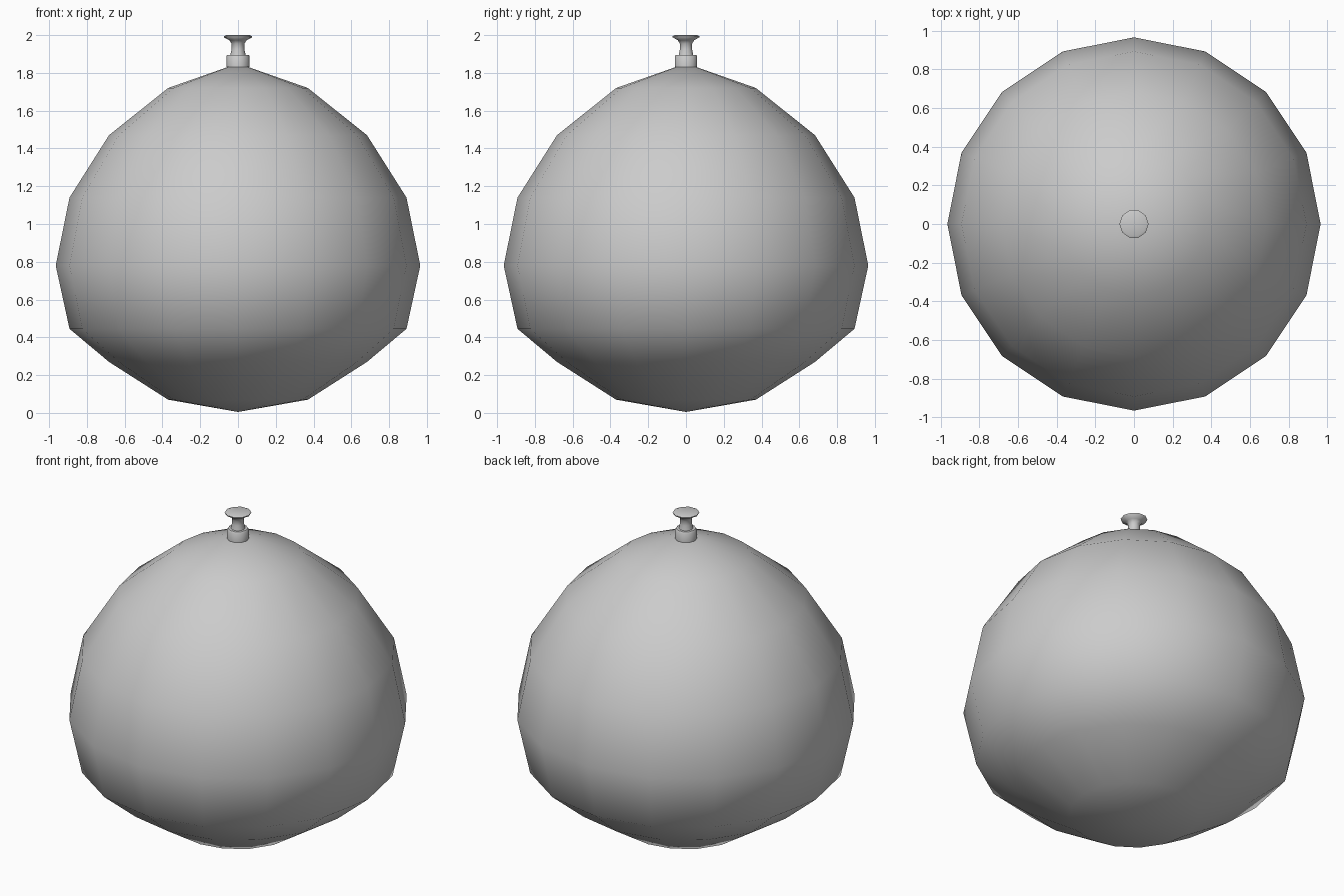
import bpy, bmesh
from math import sin, cos, pi, radians

if "Cube" in bpy.data.objects:
    bpy.data.objects.remove(bpy.data.objects["Cube"])


def lathe(name, profile, sides, sharp_angle=None):
    """Revolve (radius, z) points around z; radius 0 gives a pole."""
    bm = bmesh.new()
    rings = []
    for r, z in profile:
        n = 1 if r == 0 else sides
        rings.append([bm.verts.new((r * cos(2 * pi * i / sides),
                                    r * sin(2 * pi * i / sides), z)) for i in range(n)])
    for a, b in zip(rings, rings[1:]):
        for i in range(sides):
            j = (i + 1) % sides
            corners = [a[i % len(a)], a[j % len(a)], b[j % len(b)], b[i % len(b)]]
            bm.faces.new(list(dict.fromkeys(corners)))
    bmesh.ops.recalc_face_normals(bm, faces=bm.faces)
    mesh = bpy.data.meshes.new(name)
    bm.to_mesh(mesh)
    bm.free()
    obj = bpy.data.objects.new(name, mesh)
    bpy.context.collection.objects.link(obj)
    bpy.ops.object.select_all(action='DESELECT')
    obj.select_set(True)
    bpy.context.view_layer.objects.active = obj
    if sharp_angle is None:
        bpy.ops.object.shade_smooth()
    else:
        bpy.ops.object.shade_smooth_by_angle(angle=radians(sharp_angle))
    return obj


# Round body: 16-sided ball, flattened underneath and slightly pointed on top
lathe("round_body", [(0, 0.005), (0.37, 0.07), (0.683, 0.27), (0.892, 0.445), (0.965, 0.78),
                     (0.892, 1.14), (0.683, 1.47), (0.37, 1.72), (0, 1.85)], 16)

# Collar where the knob meets the body
lathe("knob_collar", [(0, 1.82), (0.062, 1.832), (0.062, 1.888), (0.056, 1.896),
                      (0, 1.896)], 10, 50)

# Waisted stem flaring into a thin cap
lathe("knob_stem_and_cap", [(0, 1.89), (0.041, 1.892), (0.034, 1.925), (0.034, 1.955),
                            (0.046, 1.973), (0.074, 1.988), (0.075, 1.994), (0.062, 2.0),
                            (0, 1.996)], 10, 60)
